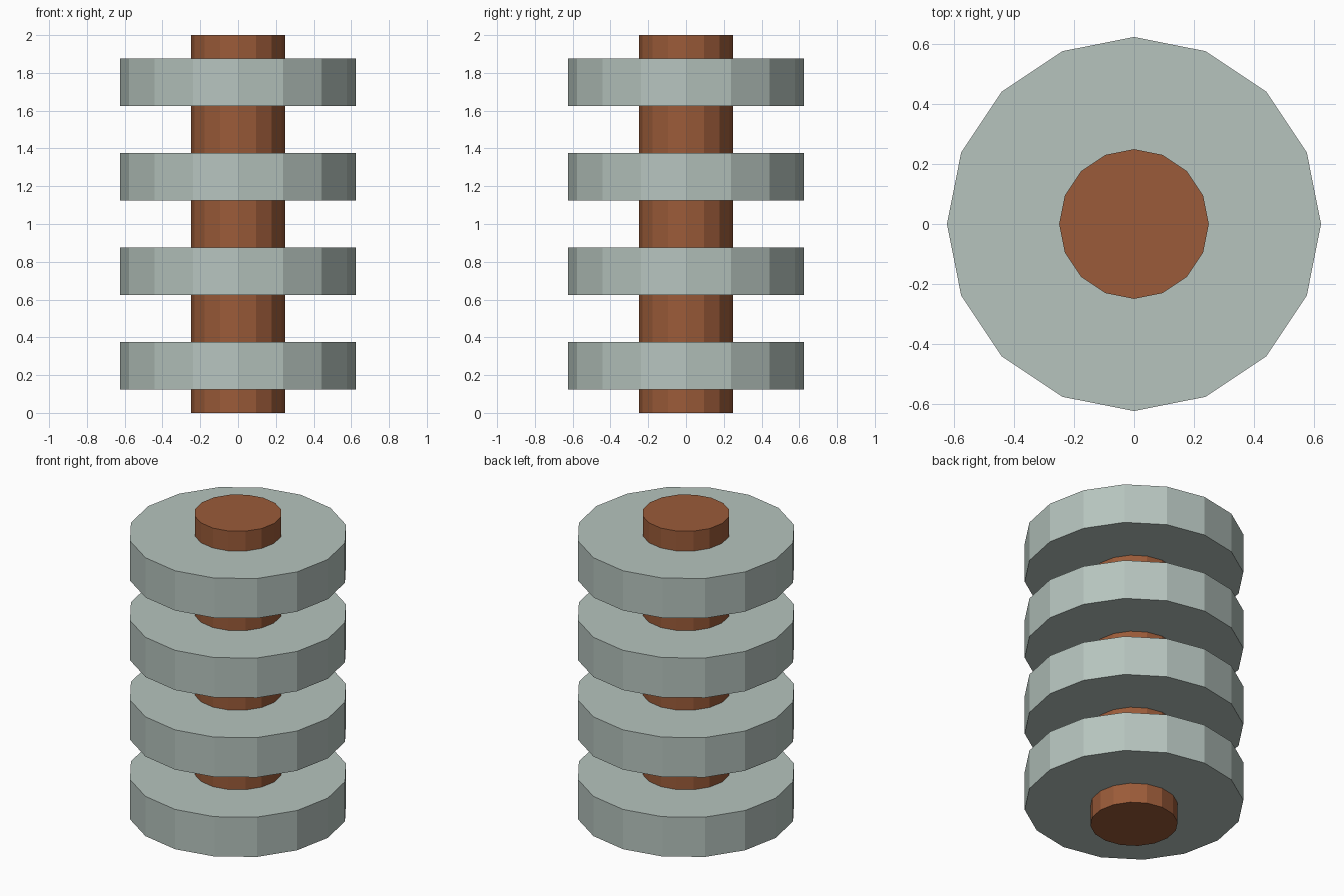
import bpy

if "Cube" in bpy.data.objects:
    bpy.data.objects.remove(bpy.data.objects["Cube"])


def material(name, rgb):
    m = bpy.data.materials.new(name)
    m.diffuse_color = (*rgb, 1.0)
    m.use_nodes = True
    m.node_tree.nodes["Principled BSDF"].inputs["Base Color"].default_value = m.diffuse_color
    return m


copper = material("copper brown", (0.328, 0.105, 0.041))
ceramic = material("pale grey green", (0.468, 0.552, 0.515))


def cylinder(name, radius, z0, z1, mat):
    bpy.ops.mesh.primitive_cylinder_add(
        vertices=16, radius=radius, depth=z1 - z0, location=(0, 0, (z0 + z1) / 2))
    ob = bpy.context.object
    ob.name = name
    ob.data.materials.append(mat)
    return ob


# Central rod
cylinder("core_rod", 0.25, 0.0, 2.0, copper)

# Four evenly spaced insulating discs
for i in range(4):
    base = 0.125 + 0.5 * i
    cylinder(f"disc_{i + 1}", 0.625, base, base + 0.25, ceramic)
